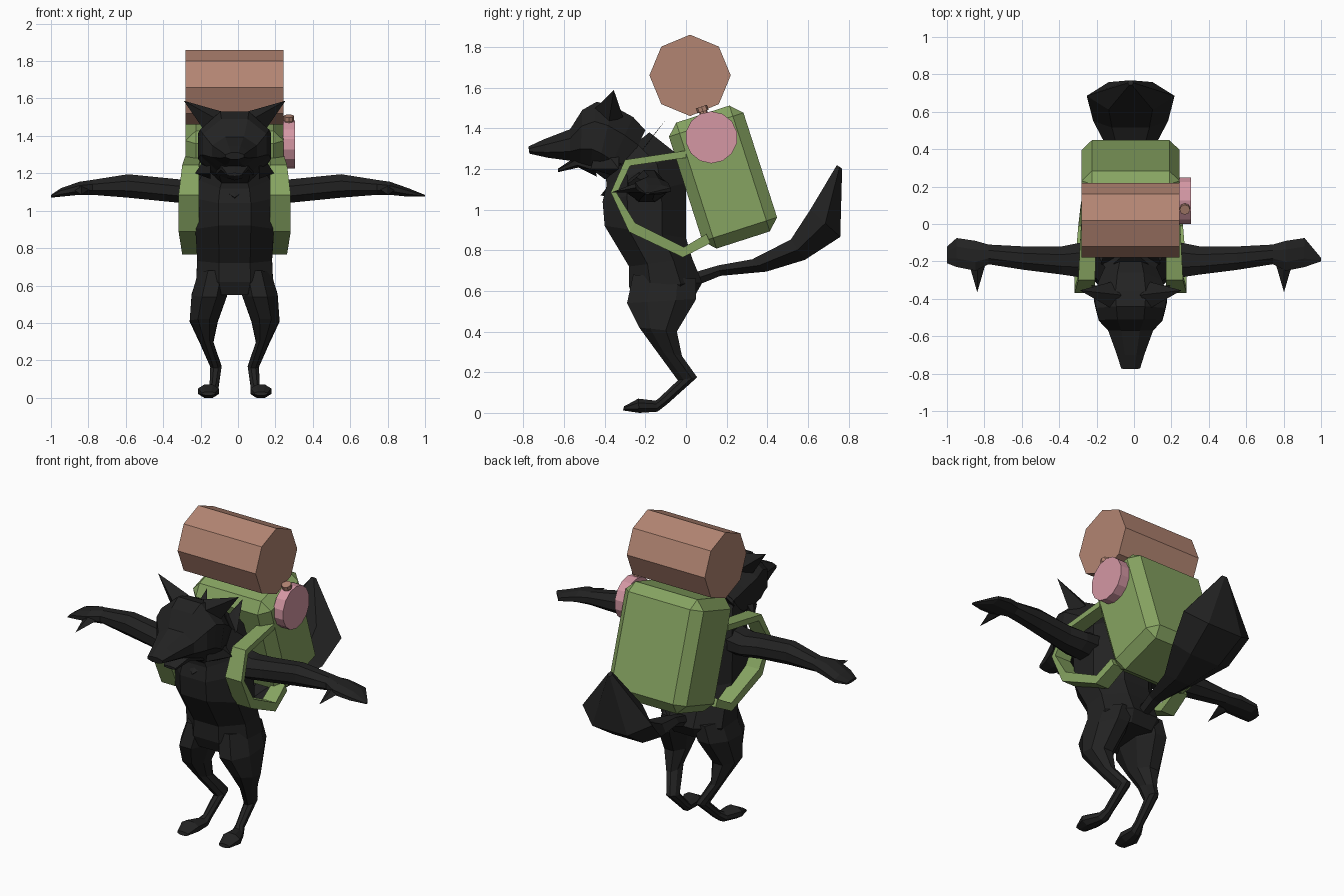
import bpy, bmesh, math
from mathutils import Vector, Matrix

CX = -0.018          # body centre line
TILT = math.radians(17.8)


def material(name, rgb):
    m = bpy.data.materials.new(name)
    m.diffuse_color = (*rgb, 1)
    return m


FUR = material("black fur", (0.016, 0.016, 0.016))
GREEN = material("green canvas", (0.24, 0.37, 0.12))
BROWN = material("brown roll", (0.45, 0.235, 0.17))
PINK = material("pink canteen", (0.66, 0.31, 0.37))


def finish(name, bm, mat):
    bmesh.ops.remove_doubles(bm, verts=bm.verts, dist=0.0005)
    bmesh.ops.recalc_face_normals(bm, faces=bm.faces)
    me = bpy.data.meshes.new(name)
    bm.to_mesh(me)
    bm.free()
    me.materials.append(mat)
    ob = bpy.data.objects.new(name, me)
    bpy.context.collection.objects.link(ob)
    return ob


def loft(name, rings, mat=FUR, n=8, flat=True, s=1):
    """Skin rings given as (centre, half axis a, half axis b)."""
    bm = bmesh.new()
    loops = []
    for c, a, b in rings:
        c, a, b = Vector(c), Vector(a), Vector(b)
        loop = []
        for k in range(n):
            t = (k + (0.5 if flat else 0)) * math.tau / n
            p = c + (a * math.cos(t) + b * math.sin(t)) / (math.cos(math.pi / n) if flat else 1)
            loop.append(bm.verts.new((CX + s * p.x, p.y, p.z)))
        loops.append(loop)
    for l0, l1 in zip(loops, loops[1:]):
        for k in range(n):
            j = (k + 1) % n
            bm.faces.new((l0[k], l0[j], l1[j], l1[k]))
    bm.faces.new(loops[0])
    bm.faces.new(loops[-1])
    return finish(name, bm, mat)


def sec(y1, z1, y2, z2, hw, x=0):
    """Ring spanning two side-view points, with half width hw."""
    return ((x, (y1 + y2) / 2, (z1 + z2) / 2), (hw, 0, 0),
            (0, (y1 - y2) / 2, (z1 - z2) / 2))


def spike(name, base, a, b, tip, s=1, n=4):
    zero = (0, 0, 0)
    loft(name, [(base, a, b), (tip, zero, zero)], n=n, flat=False, s=s)


def drum(name, centre, radius, depth, sides, rot, mat, spin=0):
    bm = bmesh.new()
    bmesh.ops.create_cone(bm, cap_ends=True, segments=sides, radius1=radius,
                          radius2=radius, depth=depth)
    bm.transform(Matrix.Translation(centre) @ rot @ Matrix.Rotation(spin, 4, 'Z'))
    return finish(name, bm, mat)


# torso, from neck to hips
loft("torso", [
    sec(-0.40, 1.20, -0.18, 1.38, 0.13),
    sec(-0.39, 1.12, -0.04, 1.27, 0.19),
    sec(-0.41, 1.04, 0.00, 1.13, 0.21),
    sec(-0.40, 0.92, 0.00, 0.86, 0.21),
    sec(-0.28, 0.72, 0.03, 0.76, 0.20),
    sec(-0.28, 0.62, 0.08, 0.64, 0.205),
    sec(-0.25, 0.55, 0.04, 0.57, 0.17)])

# head and snout
loft("head", [
    sec(-0.20, 1.39, -0.32, 1.14, 0.14),
    sec(-0.26, 1.455, -0.40, 1.15, 0.17),
    sec(-0.36, 1.51, -0.44, 1.18, 0.195),
    sec(-0.44, 1.53, -0.47, 1.20, 0.185),
    sec(-0.51, 1.49, -0.52, 1.22, 0.17),
    sec(-0.57, 1.395, -0.57, 1.24, 0.12),
    sec(-0.70, 1.345, -0.68, 1.255, 0.075),
    sec(-0.775, 1.31, -0.77, 1.275, 0.05)])
loft("lower_jaw", [
    sec(-0.46, 1.27, -0.44, 1.17, 0.10),
    sec(-0.55, 1.25, -0.53, 1.21, 0.075),
    sec(-0.63, 1.20, -0.63, 1.185, 0.04)], n=6)

# bushy tail with a ridge
loft("tail", [
    sec(0.02, 0.69, 0.05, 0.62, 0.03),
    sec(0.16, 0.73, 0.17, 0.67, 0.05),
    sec(0.32, 0.76, 0.40, 0.69, 0.10),
    sec(0.51, 0.86, 0.59, 0.745, 0.20),
    sec(0.60, 1.01, 0.77, 0.855, 0.235),
    sec(0.74, 1.22, 0.77, 1.20, 0.015)], n=6, flat=False)

# chest tuft
spike("chest_tuft", (0, -0.34, 1.14), (0.10, 0, 0), (0, 0.04, 0.08), (0, -0.42, 1.07))

for s, side in ((1, "right"), (-1, "left")):
    # leg and foot in one piece
    loft(side + "_leg", [
        sec(-0.26, 0.68, 0.05, 0.66, 0.09, 0.105),
        sec(-0.29, 0.54, 0.05, 0.56, 0.095, 0.135),
        sec(-0.23, 0.42, -0.045, 0.40, 0.075, 0.165),
        sec(-0.15, 0.31, -0.02, 0.28, 0.035, 0.15),
        sec(-0.04, 0.16, 0.055, 0.175, 0.03, 0.10),
        sec(-0.13, 0.075, -0.09, 0.045, 0.024, 0.11),
        sec(-0.15, 0.06, -0.14, 0.006, 0.035, 0.12),
        sec(-0.235, 0.07, -0.23, 0.0, 0.056, 0.14),
        sec(-0.305, 0.032, -0.31, 0.012, 0.035, 0.14)], n=8, s=s)

    # arm and hand: x, y low, y high, z low, z high
    tip = (1.017, -0.20, -0.18, 1.075, 1.085) if s > 0 else (0.981, -0.21, -0.12, 1.07, 1.085)
    arm = [(0.10, -0.29, -0.10, 1.03, 1.20), (0.27, -0.285, -0.10, 1.04, 1.165),
           (0.37, -0.27, -0.12, 1.05, 1.175), (0.57, -0.245, -0.12, 1.07, 1.195),
           (0.76, -0.215, -0.11, 1.085, 1.165), (0.83, -0.25, -0.09, 1.085, 1.155),
           (0.93, -0.23, -0.075, 1.075, 1.12), tip]
    loft(side + "_arm", [((x, (y0 + y1) / 2, (z0 + z1) / 2), (0, (y1 - y0) / 2, 0),
                          (0, 0, (z1 - z0) / 2)) for x, y0, y1, z0, z1 in arm], s=s)
    spike(side + "_thumb", (0.82, -0.21, 1.115), (0.045, 0, 0), (0, 0, 0.03),
          (0.82, -0.365, 1.085), s)

    # ear, cheek fur and neck fur
    spike(side + "_ear", (0.105, -0.38, 1.475), (0.055, 0, -0.05), (0.0, 0.07, -0.02),
          (0.272, -0.355, 1.588), s)
    spike(side + "_cheek_fur", (0.13, -0.40, 1.25), (0, 0.07, 0.05), (0, -0.03, 0.08),
          (0.21, -0.33, 1.20), s)
    spike(side + "_neck_fur", (0.10, -0.21, 1.30), (0.06, 0, 0), (0, 0.06, 0.08),
          (0.12, -0.10, 1.44), s)

    # shoulder strap as a folded band, outer and inner edge
    loft(side + "_strap", [
        sec(0.00, 1.29, 0.00, 1.255, 0.04, 0.225),
        sec(-0.30, 1.245, -0.275, 1.215, 0.045, 0.235),
        sec(-0.37, 1.085, -0.34, 1.08, 0.055, 0.245),
        sec(-0.28, 0.89, -0.25, 0.935, 0.055, 0.245),
        sec(-0.015, 0.765, -0.01, 0.815, 0.045, 0.235),
        sec(0.12, 0.835, 0.10, 0.88, 0.04, 0.225)], mat=GREEN, n=4, s=s)

# backpack: tilted box with chamfered edges
bm = bmesh.new()
bmesh.ops.create_cube(bm, size=1)
bm.transform(Matrix.Diagonal((0.525, 0.385, 0.65, 1)))
bmesh.ops.bevel(bm, geom=bm.edges[:], offset=0.055, segments=1, affect='EDGES')
lean = Matrix.Rotation(TILT, 4, 'X')
bm.transform(Matrix.Translation((CX, 0.182, 1.16)) @ lean)
finish("backpack", bm, GREEN)

# bedroll across the top
sideways = Matrix.Rotation(math.pi / 2, 4, 'Y')
drum("bedroll", (CX, 0.02, 1.66), 0.2, 0.525, 8, sideways, BROWN)

# canteen with a two-step cap on the right side
drum("canteen", (0.272, 0.125, 1.355), 0.128, 0.064, 14, sideways, PINK, math.pi / 14)
up = lean @ Vector((0, 0, 1))
for name, r, d, h in (("canteen_neck", 0.02, 0.04, 0.128), ("canteen_cap", 0.028, 0.026, 0.146)):
    drum(name, Vector((0.272, 0.125, 1.355)) + up * h, r, d, 8, lean, BROWN)
